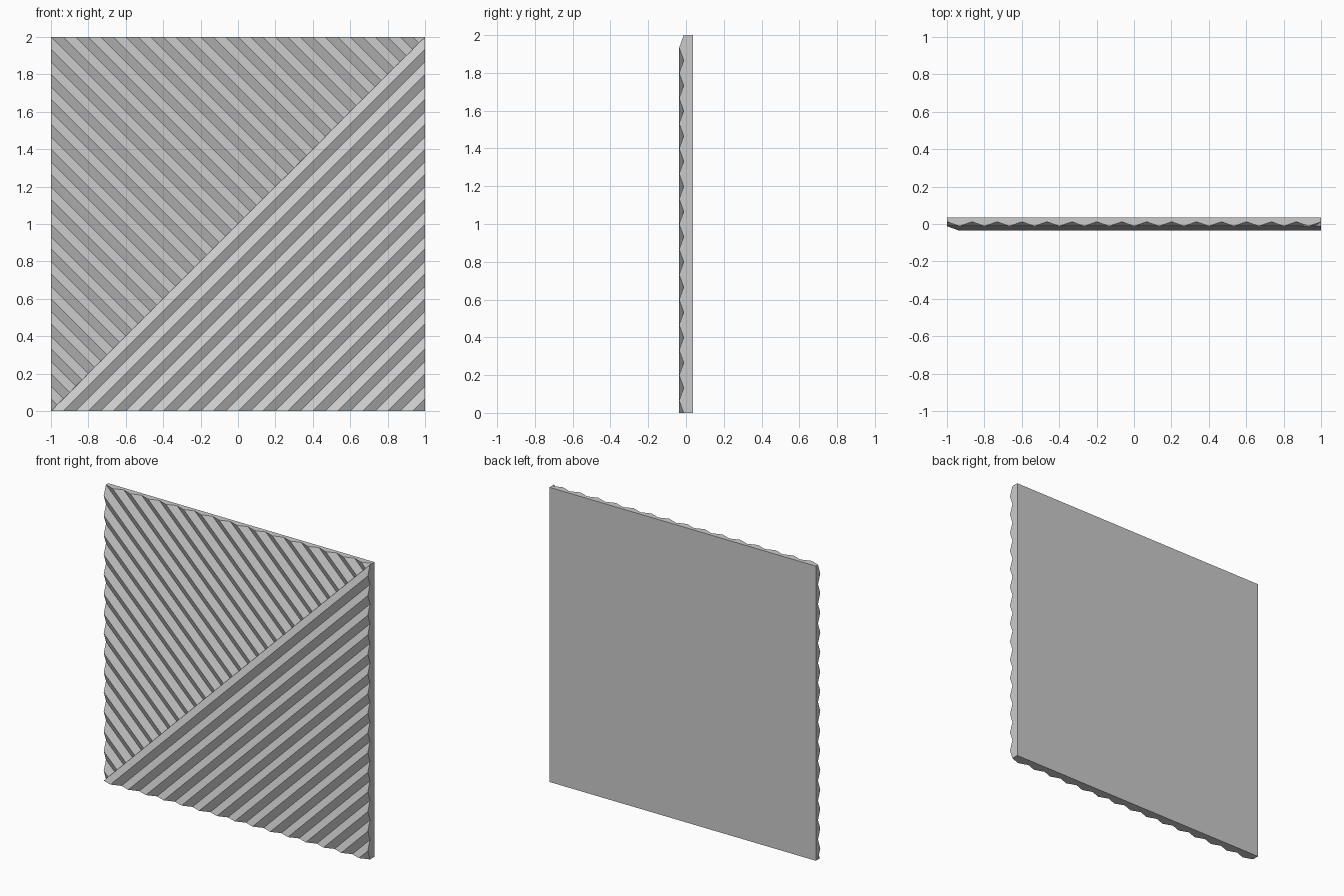
import bpy, bmesh

if "Cube" in bpy.data.objects:
    bpy.data.objects.remove(bpy.data.objects["Cube"])

STEP = 2 / 30              # half a rib, measured along the panel's edges
BACK, BASE, MID, FRONT = 0.036, 0.012, -0.012, -0.036

bm = bmesh.new()


def face(points):
    """Add a polygon, ignoring repeated neighbouring points."""
    clean = []
    for p in points:
        if not clean or max(abs(a - b) for a, b in zip(p, clean[-1])) > 1e-6:
            clean.append(p)
    if max(abs(a - b) for a, b in zip(clean[0], clean[-1])) < 1e-6:
        clean.pop()
    bm.faces.new([bm.verts.new(p) for p in clean])


# Upper left half: recessed ribs running square to the diagonal
rim, seam = [], []
for k in range(61):
    y = MID if k % 2 else BASE
    w = k * STEP
    rim.append((-1, y, w) if k <= 30 else (w - 3, y, 2))
    seam.append((w / 2 - 1, y, w / 2))
for k in range(60):
    face([rim[k], rim[k + 1], seam[k + 1], seam[k]])

# Lower right half: raised ribs running along the diagonal
low, side = [], []
for k in range(31):
    y = FRONT if k % 2 else MID
    low.append((-1 + k * STEP, y, 0))
    side.append((1, y, 2 - k * STEP))
ridge = [low[0]] + seam[1::2] + [side[0]]
face(ridge + [side[1], low[1]])
for k in range(1, 30):
    face([low[k], side[k], side[k + 1], low[k + 1]])

# Triangular steps between the two halves
for j, valley in enumerate(seam[::2]):
    face([ridge[j], valley, ridge[j + 1]])

# Four edges and the flat back
bl, br, tr, tl = (-1, BACK, 0), (1, BACK, 0), (1, BACK, 2), (-1, BACK, 2)
face(rim[:31] + [tl, bl])
face(rim[30:] + [tr, tl])
face([rim[0]] + low + [br, bl])
face([rim[60]] + side + [br, tr])
face([bl, br, tr, tl])

bmesh.ops.remove_doubles(bm, verts=bm.verts[:], dist=1e-5)
bmesh.ops.recalc_face_normals(bm, faces=bm.faces[:])

mesh = bpy.data.meshes.new("ribbed_panel")
bm.to_mesh(mesh)
bm.free()
panel = bpy.data.objects.new("ribbed_panel", mesh)
bpy.context.collection.objects.link(panel)
